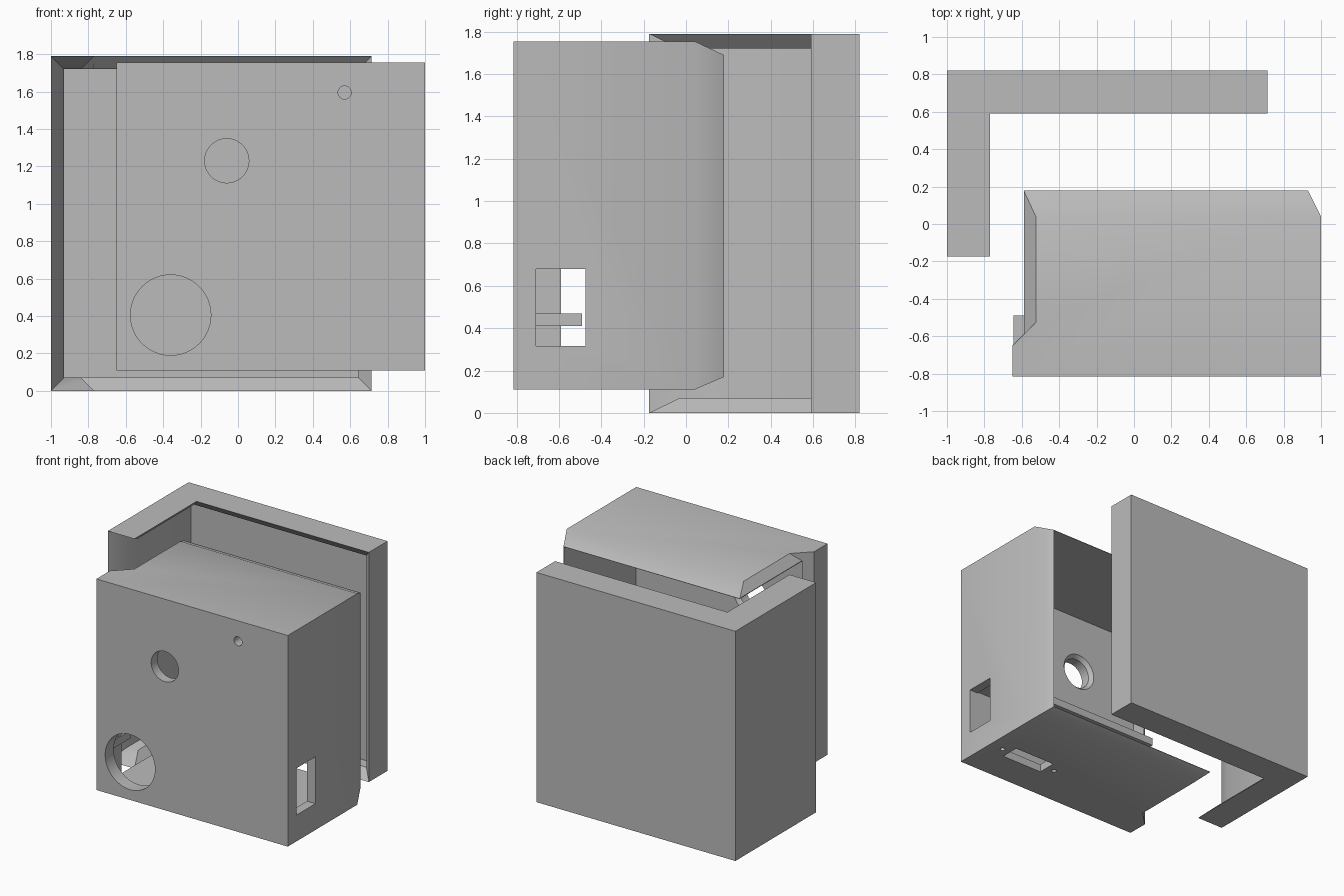
import bpy
import bmesh
import math
from mathutils import Matrix

if "Cube" in bpy.data.objects:
    bpy.data.objects.remove(bpy.data.objects["Cube"], do_unlink=True)

grey = bpy.data.materials.new("plain_grey")
grey.use_nodes = True
grey.diffuse_color = (0.5, 0.5, 0.5, 1)
grey.node_tree.nodes["Principled BSDF"].inputs["Base Color"].default_value = (0.5, 0.5, 0.5, 1)


def make(name, bm):
    bmesh.ops.recalc_face_normals(bm, faces=bm.faces)
    mesh = bpy.data.meshes.new(name)
    bm.to_mesh(mesh)
    bm.free()
    mesh.materials.append(grey)
    obj = bpy.data.objects.new(name, mesh)
    bpy.context.collection.objects.link(obj)
    return obj


def hull(name, points):
    bm = bmesh.new()
    verts = [bm.verts.new(p) for p in points]
    bmesh.ops.convex_hull(bm, input=verts)
    bmesh.ops.dissolve_limit(bm, angle_limit=0.01, verts=bm.verts, edges=bm.edges)
    return make(name, bm)


def corners(xs, ys, zs):
    return [(x, y, z) for x in xs for y in ys for z in zs]


def box(name, xs, ys, zs):
    return hull(name, corners(xs, ys, zs))


def rod(name, center, axis, radius, radius2, depth):
    bm = bmesh.new()
    turn = Matrix.Rotation(math.radians(-90), 4, "X") if axis == "y" else Matrix()
    bmesh.ops.create_cone(bm, cap_ends=True, segments=48, radius1=radius, radius2=radius2,
                          depth=depth, matrix=Matrix.Translation(center) @ turn)
    return make(name, bm)


def cut(target, cutter, operation="DIFFERENCE"):
    mod = target.modifiers.new("cut", "BOOLEAN")
    mod.operation = operation
    mod.solver = "EXACT"
    mod.object = cutter
    bpy.ops.object.select_all(action="DESELECT")
    bpy.context.view_layer.objects.active = target
    target.select_set(True)
    bpy.ops.object.modifier_apply(modifier=mod.name)
    bpy.data.objects.remove(cutter, do_unlink=True)


def finish(obj):
    bpy.ops.object.select_all(action="DESELECT")
    bpy.context.view_layer.objects.active = obj
    obj.select_set(True)
    bpy.ops.object.shade_smooth_by_angle(angle=math.radians(30))


# Front case: hollow box whose back rim tapers to a thin edge
lo, hi = 0.17, 1.69
case = hull("front_case", corners((-0.65, 1), (-0.815, 0.04), (0.11, 1.755))
            + corners((-0.59, 0.93), (0.18,), (lo, hi)))
cut(case, box("cavity", (-0.59, 0.927), (-0.71, 0.5), (lo + 0.003, hi - 0.003)))


# Open left side, with bevelled upper and lower edges
def side_plan(x, z):
    return [(x, x, z), (-1, -1, z), (-1, 1, z), (x, 1, z)]


cut(case, hull("side_opening", side_plan(-0.588, lo - 0.002) + side_plan(-0.588, hi + 0.002)))
for inner, outer in ((hi, hi + 0.14), (lo, lo - 0.14)):
    cut(case, hull("edge_bevel", side_plan(-0.59, inner) + side_plan(-0.45, outer)))

# Round holes in the front
for x, z, r in ((-0.36, 0.405, 0.215), (-0.06, 1.23, 0.118), (0.57, 1.595, 0.035)):
    cut(case, rod("front_hole", (x, -0.76, z), "y", r, r, 0.4))
cut(case, rod("countersink", (-0.06, -0.72, 1.23), "y", 0.1, 0.17, 0.08))

# Port in the right wall, slot and screw holes in the floor
cut(case, box("side_port", (0.8, 1.2), (-0.709, -0.475), (0.315, 0.68)))
cut(case, box("floor_slot", (0.45, 0.81), (-0.55, -0.4), (0, 0.3)))
for x in (0.38, 0.88):
    cut(case, rod("screw_hole", (x, -0.475, 0.14), "z", 0.018, 0.018, 0.3))
finish(case)

# Small inner tab and ledge
finish(box("inner_tab", (-0.645, -0.58), (-0.72, -0.49), (0.41, 0.47)))
finish(box("inner_ledge", (-0.585, 0.935), (-0.72, -0.48), (0.69, 0.75)))

# Rear cover: L-shaped shell
top = 1.79
bm = bmesh.new()
plan = [(-1, -0.175), (-0.77, -0.175), (-0.77, 0.59), (0.715, 0.59), (0.715, 0.82), (-1, 0.82)]
face = bm.faces.new([bm.verts.new((x, y, 0)) for x, y in plan])
raised = bmesh.ops.extrude_face_region(bm, geom=[face])["geom"]
bmesh.ops.translate(bm, vec=(0, 0, top),
                    verts=[v for v in raised if isinstance(v, bmesh.types.BMVert)])
cover = make("rear_cover", bm)

# Hollow out both legs, then bevel every rim
inside = (0.07, top - 0.07)
flared = (-0.07, top + 0.07)
cut(cover, box("side_cavity", (-0.93, -0.7), (-0.03, 0.75), inside))
cut(cover, box("back_cavity", (-0.93, 0.645), (0.6, 0.75), inside))
cut(cover, hull("front_rim", corners((-0.93, -0.5), (-0.03,), inside)
                + corners((-1.07, -0.5), (-0.32,), flared)))
cut(cover, hull("side_rim",
                corners((-0.84,), (-0.03, 0.66), inside)
                + corners((-0.7,), (-0.32, 0.52), flared)))
cut(cover, hull("back_rim", corners((-0.84, 0.645), (0.66,), inside)
                + corners((-0.7, 0.785), (0.52,), flared)))
finish(cover)
